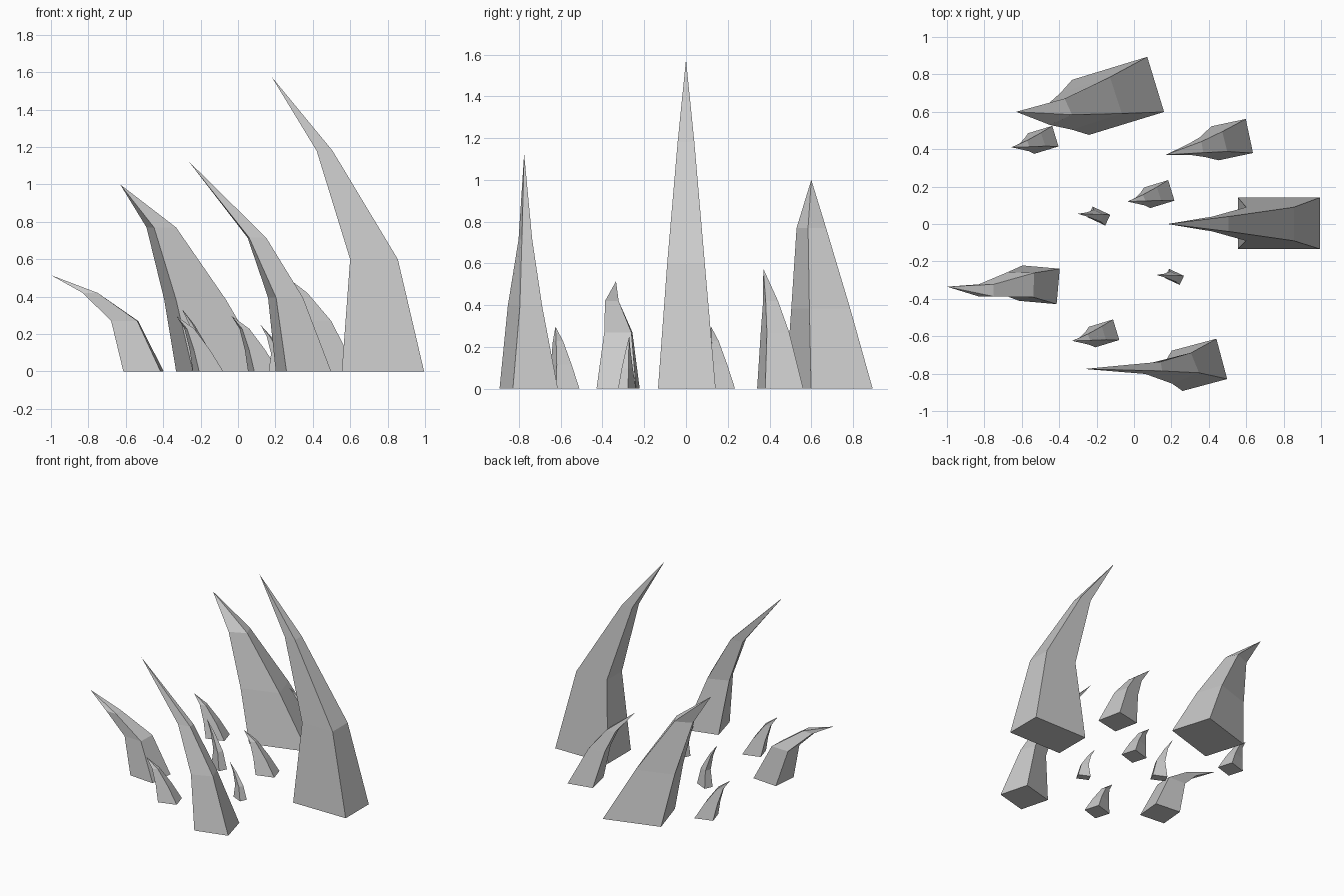
import bpy, bmesh
from math import radians
from mathutils import Vector, Matrix


def spike(name, tip, rings, s=1.0, sz=1.0):
    """Curved four-sided spike. Rings: (z, x, y from tip, length, width, turn in degrees)."""
    bm = bmesh.new()
    loops = []
    for z, cx, cy, length, width, turn in rings:
        rot = Matrix.Rotation(radians(turn), 2)
        loop = []
        for sx, sy in ((-1, -1), (1, -1), (1, 1), (-1, 1)):
            p = rot @ Vector((sx * length / 2, sy * width / 2)) + Vector((cx, cy))
            loop.append(bm.verts.new((tip[0] + p.x * s, tip[1] + p.y * s, z * sz)))
        loops.append(loop)
    apex = bm.verts.new(tip)
    bm.faces.new(loops[0][::-1])
    for lower, upper in zip(loops, loops[1:]):
        for i in range(4):
            j = (i + 1) % 4
            bm.faces.new((lower[i], lower[j], upper[j], upper[i]))
    for i in range(4):
        bm.faces.new((loops[-1][i], loops[-1][(i + 1) % 4], apex))
    bmesh.ops.recalc_face_normals(bm, faces=bm.faces)
    mesh = bpy.data.meshes.new(name)
    bm.to_mesh(mesh)
    bm.free()
    bpy.context.collection.objects.link(bpy.data.objects.new(name, mesh))


# Large spikes, each with its own bend
spike("tall_spike", (0.18, 0, 1.575), [
    (0, 0.595, 0.004, 0.44, 0.276, 0),
    (0.6, 0.547, 0, 0.255, 0.18, 0),
    (1.18, 0.283, 0, 0.085, 0.08, 0)])
spike("back_spike", (-0.63, 0.60, 1.0), [
    (0, 0.545, 0.085, 0.42, 0.308, 17),
    (0.385, 0.40, 0.045, 0.28, 0.205, 18),
    (0.77, 0.22, 0, 0.13, 0.095, 25)])
spike("front_spike", (-0.265, -0.775, 1.125), [
    (0, 0.615, 0.022, 0.247, 0.223, 15),
    (0.395, 0.519, 0.004, 0.155, 0.115, 22),
    (0.715, 0.366, 0.006, 0.092, 0.05, 10)])
spike("left_spike", (-1.0, -0.335, 0.515), [
    (0, 0.495, 0.01, 0.20, 0.19, -5),
    (0.27, 0.394, 0.011, 0.14, 0.13, -2),
    (0.42, 0.21, -0.02, 0.08, 0.065, 0)])
spike("right_back_spike", (0.17, 0.37, 0.575), [
    (0, 0.355, 0.081, 0.188, 0.186, 12),
    (0.27, 0.256, 0.056, 0.122, 0.11, 14),
    (0.42, 0.161, 0.035, 0.07, 0.06, 10)])

# Three matching small spikes
small = [(0, 0.17, 0.04, 0.135, 0.115, 17),
         (0.115, 0.126, 0.028, 0.09, 0.075, 18),
         (0.228, 0.07, 0.012, 0.042, 0.036, 22)]
for i, (x, y) in enumerate([(-0.655, 0.41), (-0.035, 0.12), (-0.33, -0.625)]):
    spike(f"small_spike_{i + 1}", (x, y, 0.297), small)

# Two tiny spikes
tiny = [(0, 0.1125, -0.0125, 0.104, 0.063, -25),
        (0.128, 0.103, -0.011, 0.06, 0.042, -25),
        (0.25, 0.053, -0.006, 0.022, 0.018, -25)]
spike("tiny_spike_1", (-0.30, 0.055, 0.335), tiny)
spike("tiny_spike_2", (0.12, -0.272, 0.25), tiny, 0.85, 0.75)
